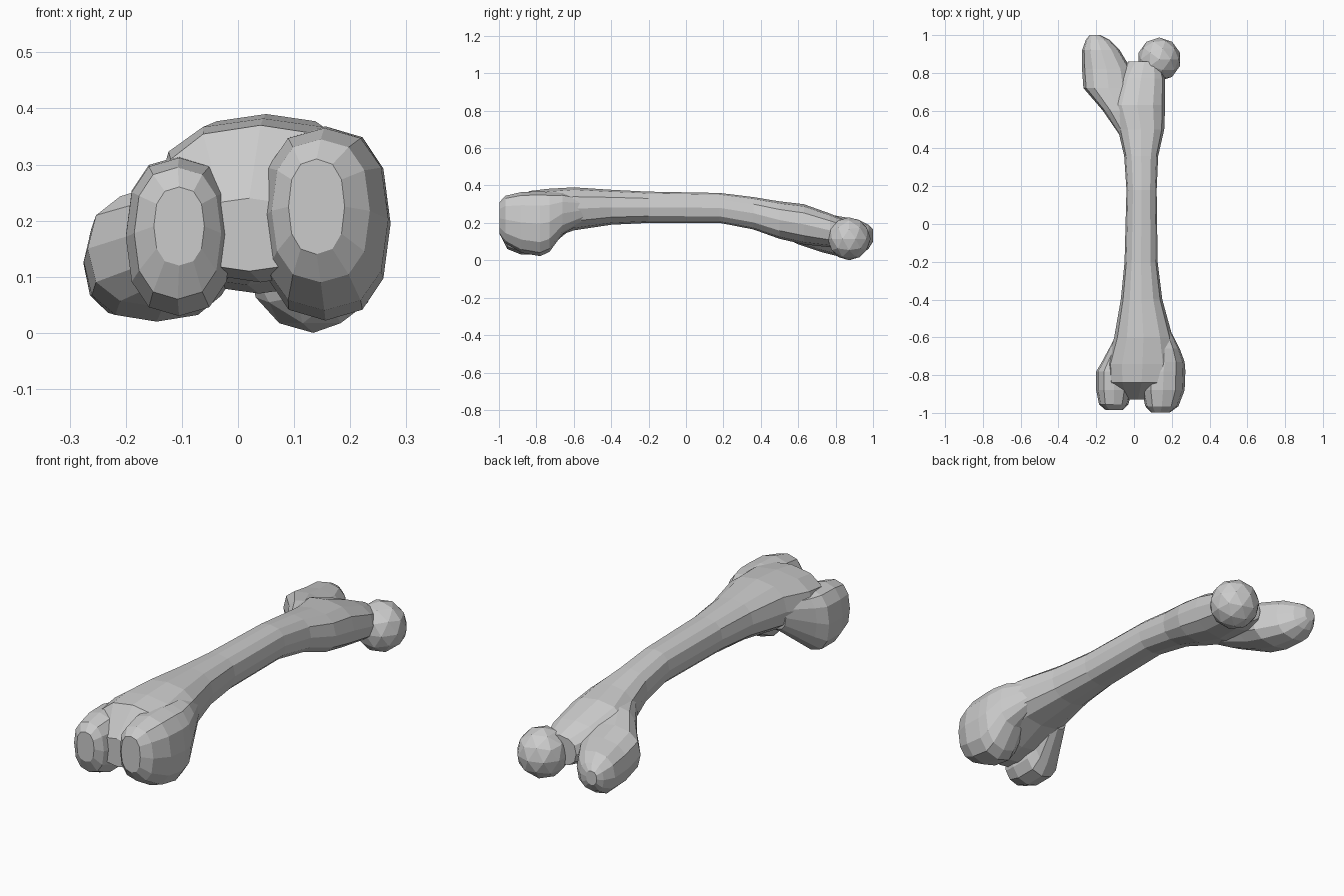
import bpy, bmesh, math


def loft(name, rings, sides=12, power=0.82):
    """Skin rounded sections (y, x0, x1, z0, z1) set along y."""
    bm = bmesh.new()
    loops = []
    for y, x0, x1, z0, z1 in rings:
        loop = []
        for i in range(sides):
            a = 2 * math.pi * i / sides
            c, s = math.cos(a), math.sin(a)
            c = math.copysign(abs(c) ** power, c)
            s = math.copysign(abs(s) ** power, s)
            loop.append(bm.verts.new(((x0 + x1) / 2 + c * (x1 - x0) / 2, y,
                                      (z0 + z1) / 2 + s * (z1 - z0) / 2)))
        loops.append(loop)
    for a, b in zip(loops, loops[1:]):
        for i in range(sides):
            j = (i + 1) % sides
            bm.faces.new((a[i], a[j], b[j], b[i]))
    bm.faces.new(loops[0])
    bm.faces.new(loops[-1])
    bmesh.ops.recalc_face_normals(bm, faces=bm.faces)
    mesh = bpy.data.meshes.new(name)
    bm.to_mesh(mesh)
    bm.free()
    ob = bpy.data.objects.new(name, mesh)
    bpy.context.collection.objects.link(ob)
    return ob


# Shaft, from the groove between the knuckles to the neck of the ball
bone = loft("thigh_bone", [
    (-0.93, -0.07, 0.11, 0.11, 0.24),
    (-0.84, -0.14, 0.22, 0.09, 0.37),
    (-0.74, -0.145, 0.235, 0.11, 0.382),
    (-0.60, -0.105, 0.205, 0.16, 0.39),
    (-0.40, -0.07, 0.15, 0.19, 0.377),
    (-0.20, -0.05, 0.125, 0.20, 0.367),
    (0.18, -0.04, 0.12, 0.20, 0.36),
    (0.36, -0.052, 0.128, 0.165, 0.338),
    (0.50, -0.085, 0.16, 0.115, 0.315),
    (0.63, -0.13, 0.165, 0.085, 0.30),
    (0.77, -0.09, 0.165, 0.07, 0.25),
    (0.86, -0.03, 0.14, 0.075, 0.21)])

# Two knuckles at the knee end
large_knuckle = loft("large_knuckle", [
    (-0.998, 0.09, 0.19, 0.14, 0.31),
    (-0.965, 0.06, 0.235, 0.09, 0.345),
    (-0.88, 0.04, 0.268, 0.04, 0.365),
    (-0.78, 0.04, 0.272, 0.022, 0.368),
    (-0.73, 0.06, 0.268, 0.045, 0.365),
    (-0.66, 0.08, 0.242, 0.14, 0.36),
    (-0.54, 0.10, 0.18, 0.21, 0.33)])
small_knuckle = loft("small_knuckle", [
    (-0.985, -0.15, -0.06, 0.12, 0.26),
    (-0.955, -0.185, -0.03, 0.06, 0.295),
    (-0.88, -0.20, -0.01, 0.03, 0.312),
    (-0.78, -0.20, -0.01, 0.03, 0.315),
    (-0.73, -0.17, -0.02, 0.07, 0.31),
    (-0.60, -0.10, 0.0, 0.18, 0.31)])

# Outer bump at the hip end
hip_bump = loft("hip_bump", [
    (0.44, -0.055, 0.04, 0.17, 0.28),
    (0.60, -0.165, 0.02, 0.085, 0.28),
    (0.72, -0.268, 0.0, 0.045, 0.255),
    (0.82, -0.275, -0.015, 0.02, 0.235),
    (0.92, -0.275, -0.075, 0.025, 0.218),
    (0.975, -0.255, -0.13, 0.06, 0.19),
    (1.0, -0.235, -0.18, 0.10, 0.165)])

# Ball of the hip joint
bpy.ops.mesh.primitive_ico_sphere_add(subdivisions=2, radius=0.115,
                                      location=(0.134, 0.872, 0.115))
ball = bpy.context.object
ball.name = "hip_ball"

# Fuse the parts into one faceted bone
for part in (large_knuckle, small_knuckle, hip_bump, ball):
    mod = bone.modifiers.new("fuse", 'BOOLEAN')
    mod.operation = 'UNION'
    mod.solver = 'EXACT'
    mod.object = part
    bpy.context.view_layer.objects.active = bone
    bpy.ops.object.modifier_apply(modifier=mod.name)
    bpy.data.objects.remove(part)
